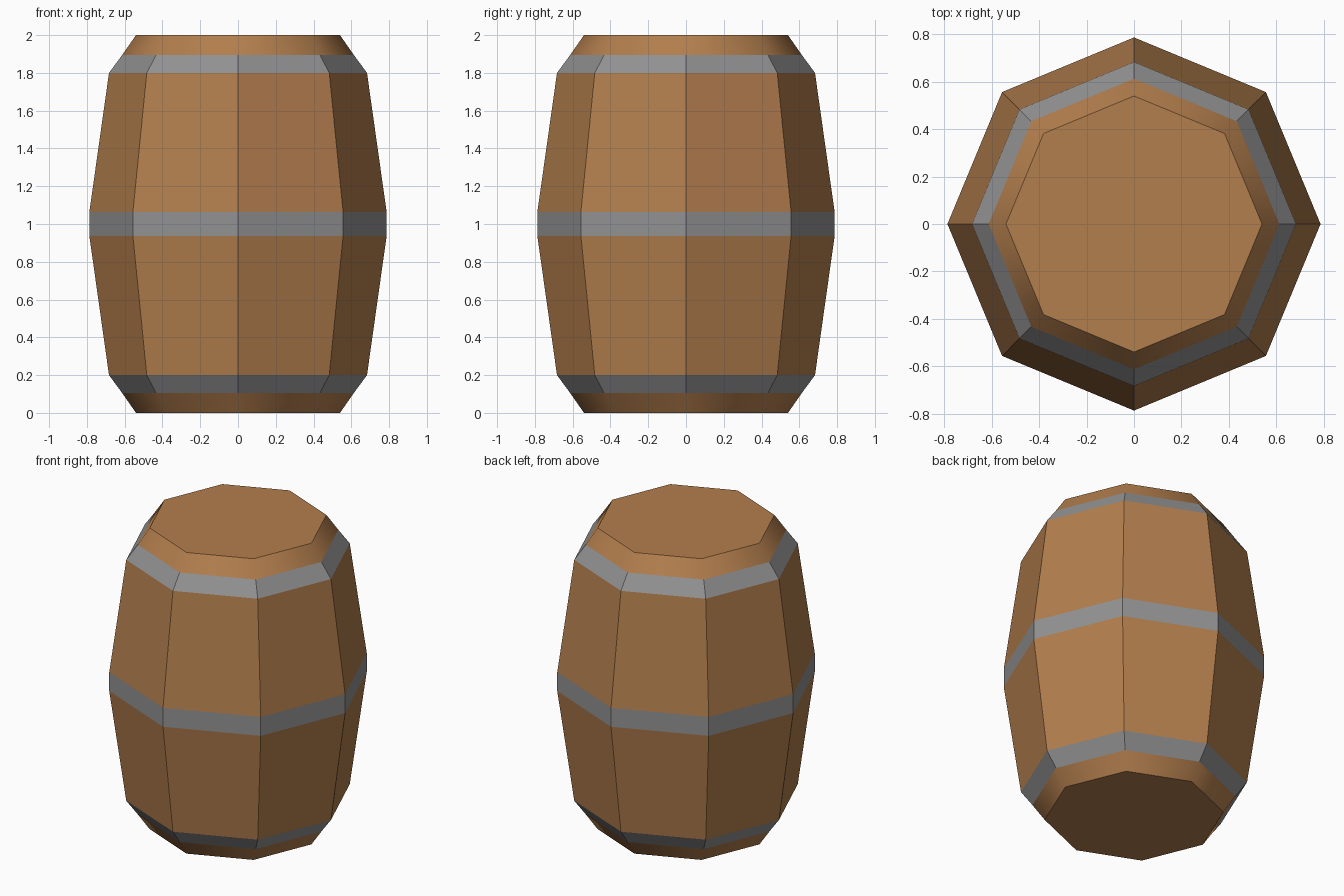
import bpy
import bmesh
from math import cos, sin, tau

SIDES = 8

if "Cube" in bpy.data.objects:
    bpy.data.objects.remove(bpy.data.objects["Cube"], do_unlink=True)


def make_material(name, colour):
    mat = bpy.data.materials.new(name)
    mat.use_nodes = True
    mat.diffuse_color = colour
    bsdf = mat.node_tree.nodes["Principled BSDF"]
    bsdf.inputs["Base Color"].default_value = colour
    bsdf.inputs["Roughness"].default_value = 0.8
    return mat


wood = make_material("warm wood", (0.45, 0.21, 0.075, 1))
iron = make_material("grey iron", (0.29, 0.29, 0.29, 1))


def finish(bm, name, mat, smooth=False):
    bmesh.ops.recalc_face_normals(bm, faces=bm.faces)
    mesh = bpy.data.meshes.new(name)
    for face in bm.faces:
        face.smooth = smooth
    bm.to_mesh(mesh)
    bm.free()
    mesh.materials.append(mat)
    obj = bpy.data.objects.new(name, mesh)
    bpy.context.collection.objects.link(obj)
    return obj


def octagon(bm, radius, z):
    return [bm.verts.new((radius * cos(tau * i / SIDES), radius * sin(tau * i / SIDES), z))
            for i in range(SIDES)]


def band(name, lower, upper, mat, smooth=False):
    """Eight-sided open ring between two (radius, height) points."""
    bm = bmesh.new()
    a, b = octagon(bm, *lower), octagon(bm, *upper)
    for i in range(SIDES):
        j = (i + 1) % SIDES
        # normals face outwards
        bm.faces.new((a[i], a[j], b[j], b[i]))
    return finish(bm, name, mat, smooth)


def lid(name, radius, z, up):
    bm = bmesh.new()
    ring = octagon(bm, radius, z)
    face = bm.faces.new(ring if up else ring[::-1])
    mesh = bpy.data.meshes.new(name)
    bm.to_mesh(mesh)
    bm.free()
    mesh.materials.append(wood)
    bpy.context.collection.objects.link(bpy.data.objects.new(name, mesh))


# Half profile from the end to the waist: (radius, height)
rim, hoop_in, hoop_out, waist = (0.54, 0), (0.613, 0.105), (0.683, 0.2), (0.787, 0.937)


def flip(point):
    return point[0], 2 - point[1]


# Each end: lid, softly shaded rim, iron hoop and staves
for end, mirrored in (("bottom", False), ("top", True)):
    lid(end + "_lid", rim[0], 2 if mirrored else 0, mirrored)
    for part, p, q, mat, smooth in (
            ("rim", rim, hoop_in, wood, True),
            ("hoop", hoop_in, hoop_out, iron, False),
            ("staves", hoop_out, waist, wood, False)):
        lower, upper = (flip(q), flip(p)) if mirrored else (p, q)
        band(f"{end}_{part}", lower, upper, mat, smooth)

# Iron hoop around the waist
band("middle_hoop", waist, flip(waist), iron)
